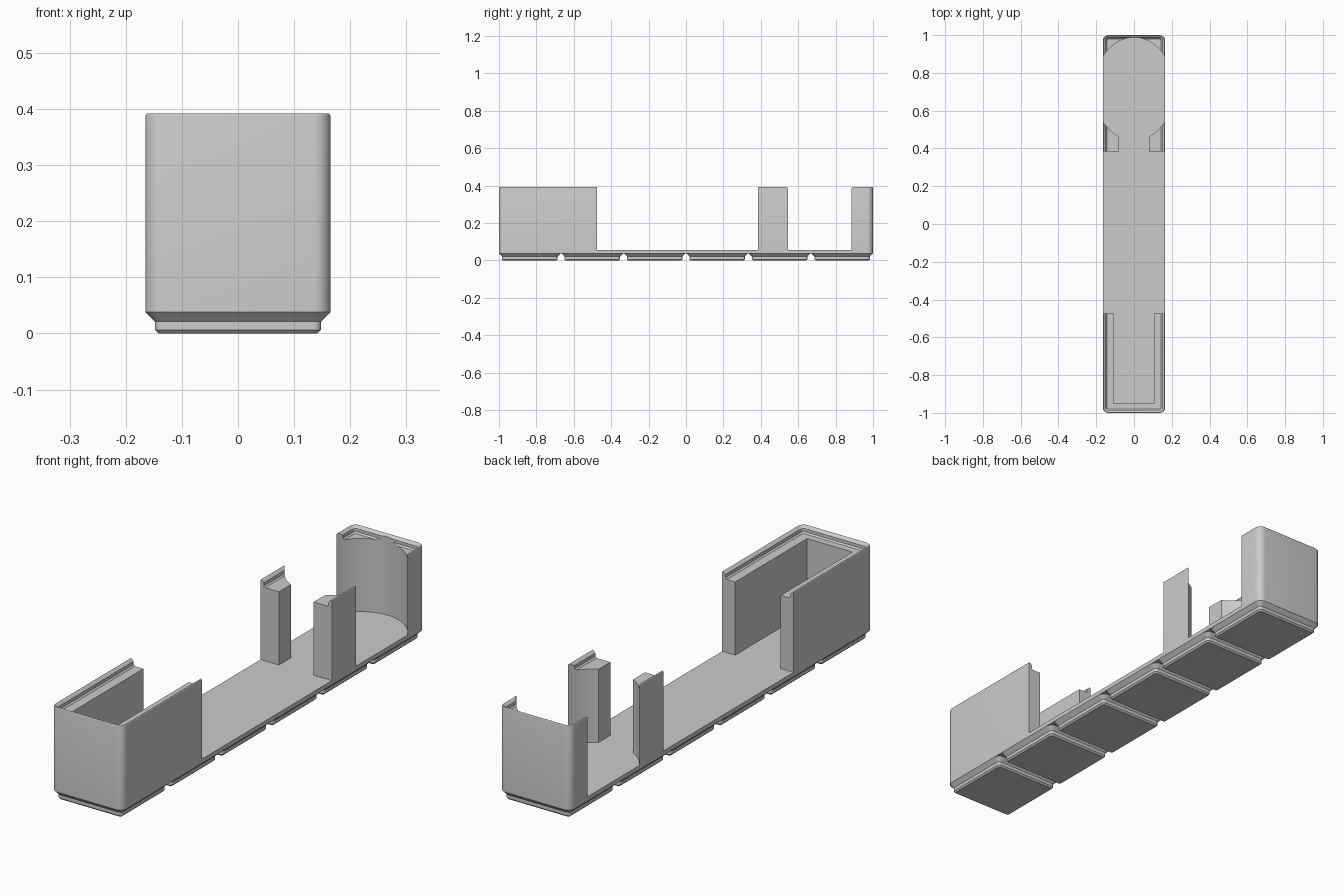
import bpy, bmesh, math

cube = bpy.data.objects.get("Cube")
if cube:
    bpy.data.objects.remove(cube, do_unlink=True)

HW, HL = 0.165, 1.0          # half width and half length
PITCH = 0.334                # spacing of the feet
BASE, FLOOR, LEDGE, TOP = 0.038, 0.056, 0.362, 0.392

grey = bpy.data.materials.new("plain grey")
grey.use_nodes = True
grey.diffuse_color = (0.6, 0.6, 0.6, 1)
grey.node_tree.nodes["Principled BSDF"].inputs["Base Color"].default_value = (0.6, 0.6, 0.6, 1)


def add_object(name, bm):
    bmesh.ops.recalc_face_normals(bm, faces=bm.faces)
    mesh = bpy.data.meshes.new(name)
    bm.to_mesh(mesh)
    bm.free()
    mesh.materials.append(grey)
    obj = bpy.data.objects.new(name, mesh)
    bpy.context.collection.objects.link(obj)
    return obj


def shade(obj):
    bpy.ops.object.select_all(action="DESELECT")
    obj.select_set(True)
    bpy.context.view_layer.objects.active = obj
    bpy.ops.object.shade_smooth_by_angle(angle=math.radians(30))


def rounded_rect(hx, hy, r, steps=8):
    pts = []
    for k, (sx, sy) in enumerate([(1, 1), (-1, 1), (-1, -1), (1, -1)]):
        for i in range(steps + 1):
            a = math.pi / 2 * (k + i / steps)
            pts.append((sx * (hx - r) + r * math.cos(a), sy * (hy - r) + r * math.sin(a)))
    return pts


def loft(bm, hx, hy, profile, cy=0):
    """Skin rounded rectangles, each given as (inset, height), and cap both ends."""
    rings = []
    for inset, z in profile:
        pts = rounded_rect(hx - inset, hy - inset, max(0.03 - inset, 0.004))
        rings.append([bm.verts.new((x, y + cy, z)) for x, y in pts])
    for a, b in zip(rings, rings[1:]):
        for i in range(len(a)):
            j = (i + 1) % len(a)
            bm.faces.new((a[i], a[j], b[j], b[i]))
    bm.faces.new(rings[0])
    bm.faces.new(rings[-1])


# Solid body with a rounded rim and a stepped lip around the top
bm = bmesh.new()
loft(bm, HW, HL, [(0, BASE), (0, TOP - 0.006), (0.001, TOP - 0.002), (0.003, TOP),
                  (0.005, TOP - 0.001), (0.015, TOP - 0.011),
                  (0.015, LEDGE + 0.006), (0.021, LEDGE)])
body = add_object("holder_body", bm)

# Plan outline of the hollow: pocket, open middle, channel, oval well
half = [(0.105, -0.95), (0.105, -0.475), (0.3, -0.475), (0.3, 0.385), (0.08, 0.385)]
OVAL_Y, OVAL_A, OVAL_B = 0.715, 0.212, 0.272
start = -math.acos(0.08 / OVAL_A)
for i in range(48):
    a = start + (math.pi / 2 - start) * i / 48
    half.append((OVAL_A * math.cos(a), OVAL_Y + OVAL_B * math.sin(a)))
outline = half + [(0, OVAL_Y + OVAL_B)] + [(-x, y) for x, y in reversed(half)]

bm = bmesh.new()
face = bm.faces.new([bm.verts.new((x, y, FLOOR)) for x, y in outline])
up = bmesh.ops.extrude_face_region(bm, geom=[face])["geom"]
bmesh.ops.translate(bm, vec=(0, 0, 0.5), verts=[v for v in up if isinstance(v, bmesh.types.BMVert)])
cutter = add_object("hollow_cutter", bm)
cutter.hide_render = True

cut = body.modifiers.new("hollow", "BOOLEAN")
cut.operation = "DIFFERENCE"
cut.solver = "EXACT"
cut.object = cutter
bpy.ops.object.select_all(action="DESELECT")
body.select_set(True)
bpy.context.view_layer.objects.active = body
bpy.ops.object.modifier_apply(modifier=cut.name)
bpy.data.objects.remove(cutter, do_unlink=True)
shade(body)

# Row of six stepped feet under the body
for n in range(6):
    bm = bmesh.new()
    loft(bm, HW, HW, [(0.0235, 0), (0.017, 0.0065), (0.017, 0.021), (0, BASE)], (n - 2.5) * PITCH)
    shade(add_object(f"foot_{n + 1}", bm))
